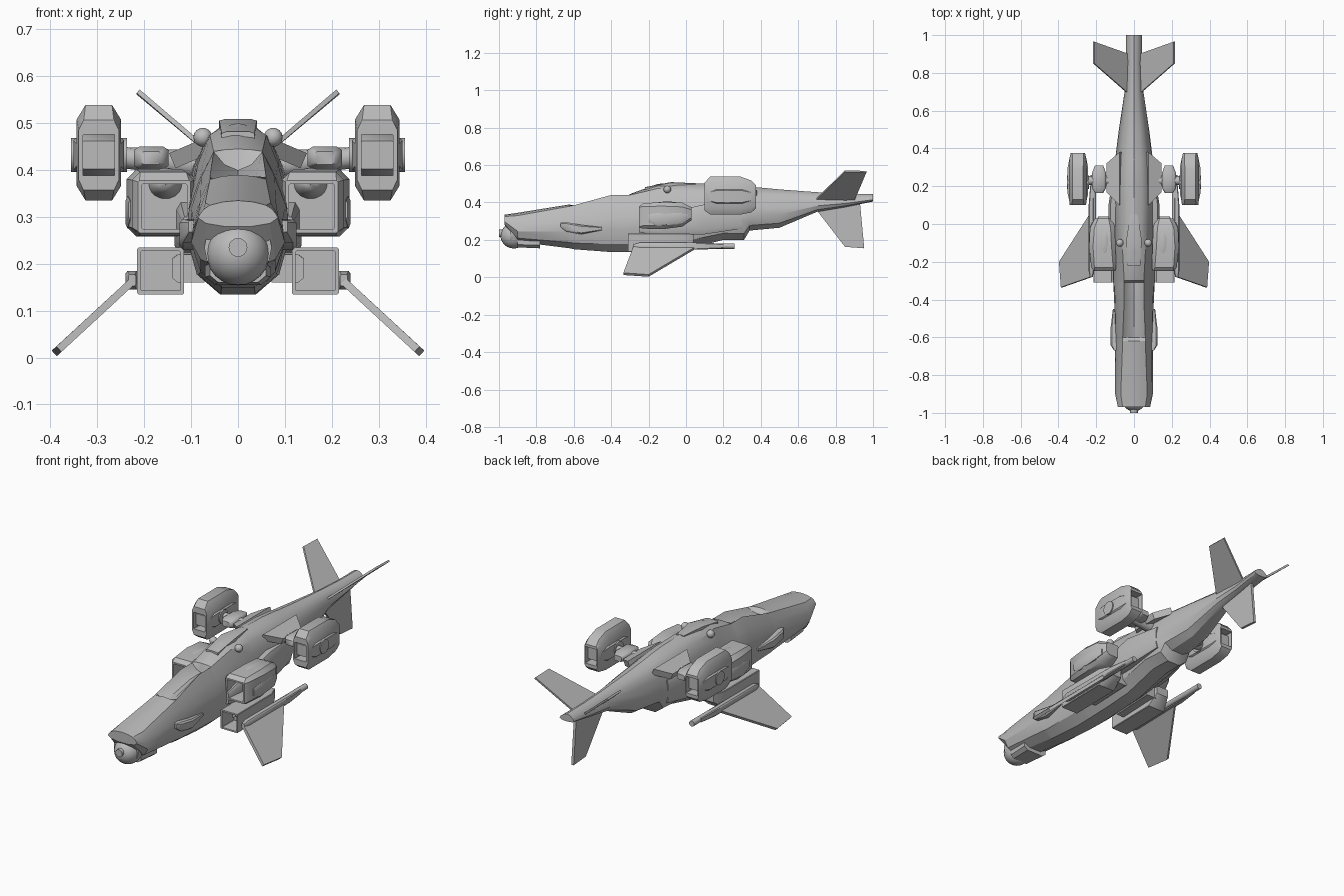
import bpy, bmesh, math
from mathutils import Vector, Matrix

default = bpy.data.objects.get("Cube")
if default:
    bpy.data.objects.remove(default)

grey = bpy.data.materials.new("hull grey")
grey.use_nodes = True
colour = (0.5, 0.5, 0.5, 1)
grey.diffuse_color = colour
grey.node_tree.nodes["Principled BSDF"].inputs["Base Color"].default_value = colour


def finish(name, bm, mirror=False, angle=35, bevel=0):
    """Turn a bmesh into a shaded, optionally mirrored object."""
    bmesh.ops.recalc_face_normals(bm, faces=bm.faces)
    mesh = bpy.data.meshes.new(name)
    bm.to_mesh(mesh)
    bm.free()
    mesh.materials.append(grey)
    obj = bpy.data.objects.new(name, mesh)
    bpy.context.collection.objects.link(obj)
    if bevel:
        mod = obj.modifiers.new("soft edges", "BEVEL")
        mod.width, mod.segments = bevel, 2
    if mirror:
        obj.modifiers.new("other side", "MIRROR")
    bpy.ops.object.select_all(action="DESELECT")
    obj.select_set(True)
    bpy.context.view_layer.objects.active = obj
    bpy.ops.object.shade_smooth_by_angle(angle=math.radians(angle))
    return obj


def loft(name, rings, **options):
    """Skin equal-length rings of points and cap both ends."""
    bm = bmesh.new()
    loops = [[bm.verts.new(p) for p in ring] for ring in rings]
    count = len(loops[0])
    for a, b in zip(loops, loops[1:]):
        for i in range(count):
            j = (i + 1) % count
            bm.faces.new((a[i], a[j], b[j], b[i]))
    bm.faces.new(loops[0])
    bm.faces.new(loops[-1])
    return finish(name, bm, **options)


def octagon(y, cx, cz, hw, hh, cut=0.3, cut_z=None):
    """Rectangle across the y axis with chamfered corners."""
    a, b = hw * (1 - cut), hh * (1 - (cut if cut_z is None else cut_z))
    outline = [(a, hh), (hw, b), (hw, -b), (a, -hh),
               (-a, -hh), (-hw, -b), (-hw, b), (-a, hh)]
    return [(cx + x, y, cz + z) for x, z in outline]


def fin(name, corners, thickness, **options):
    """Flat plate extruded evenly along its own normal."""
    pts = [Vector(c) for c in corners]
    side = (pts[1] - pts[0]).cross(pts[2] - pts[0]).normalized() * thickness / 2
    return loft(name, [[p - side for p in pts], [p + side for p in pts]], **options)


def ball(name, centre, size, **options):
    bm = bmesh.new()
    place = Matrix.Translation(centre) @ Matrix.Diagonal((*size, 1))
    bmesh.ops.create_uvsphere(bm, u_segments=20, v_segments=12, radius=1, matrix=place)
    return finish(name, bm, **options)


def rod(name, start, end, r1, r2=None, sides=16, **options):
    start, end = Vector(start), Vector(end)
    line = end - start
    place = Matrix.Translation((start + end) / 2) @ line.to_track_quat("Z", "Y").to_matrix().to_4x4()
    bm = bmesh.new()
    bmesh.ops.create_cone(bm, cap_ends=True, segments=sides, radius1=r1,
                          radius2=r1 if r2 is None else r2, depth=line.length, matrix=place)
    return finish(name, bm, **options)


# Fuselage stations: y, centre top, shoulder height, shoulder x, half width, bottom
stations = [
    (-.97, .335, .325, .06, .085, .28), (-.9, .345, .33, .07, .1, .19),
    (-.62, .39, .38, .06, .1, .155), (-.6, .365, .385, .06, .1, .15),
    (-.4, .4, .44, .052, .105, .135), (-.31, .4, .44, .052, .11, .135),
    (-.3, .445, .44, .052, .11, .135), (-.15, .5, .475, .06, .11, .14),
    (0, .503, .465, .07, .11, .15), (.2, .5, .455, .075, .115, .2),
    (.31, .49, .45, .07, .105, .2), (.34, .485, .445, .07, .1, .25),
    (.5, .47, .44, .055, .08, .265), (.7, .455, .43, .035, .05, .35),
    (.85, .447, .425, .03, .042, .375), (1, .445, .43, .03, .042, .405)]
rings = []
for y, top, shoulder, xs, w, low in stations:
    h = shoulder - low
    half = [(xs * .55, top * .7 + shoulder * .3), (xs, shoulder),
            ((xs + w) / 2, low + h * .82), (w * .95, low + h * .6), (w, low + h * .4),
            (w * .8, low + h * .14), (w * .35, low)]
    rings.append([(0, y, top)] + [(x, y, z) for x, z in half]
                 + [(0, y, low)] + [(-x, y, z) for x, z in reversed(half)])
loft("fuselage", rings, angle=28)

# Chin sensor turret
ball("chin_turret", (0, -.92, .222), (.068, .072, .068))
rod("turret_band", (0, -.94, .235), (0, -.9, .235), .072)
rod("turret_lens", (0, -1, .235), (0, -.96, .235), .02)
loft("chin_block", [octagon(-.9, 0, .21, .06, .05), octagon(-.78, 0, .21, .07, .055)])

# Cheek fairings and roof bumps
loft("cheek_fairing", [octagon(-.67, .1, .28, .006, .012), octagon(-.64, .1, .27, .025, .025),
                       octagon(-.56, .1, .255, .025, .025), octagon(-.45, .1, .26, .012, .008)],
     mirror=True)
ball("roof_bump", (.075, -.1, .47), (.02, .02, .02), mirror=True)
loft("roof_intake", [octagon(-.22, 0, .47, .035, .012), octagon(-.08, 0, .497, .04, .012),
                     octagon(.05, 0, .495, .02, .008)])


def intake_rings(y, depth, cx, cz, hw, hh, lip=.008):
    """Hollow square mouth, listed from the back of the hole outwards."""
    inner = (cx, cz, hw - lip, hh - lip, .04)
    return [octagon(y + depth, *inner), octagon(y, *inner), octagon(y, cx, cz, hw, hh, .06)]


# Upper side pods
loft("upper_pod", intake_rings(-.25, .1, .157, .322, .056, .056)
     + [octagon(-.23, .16, .328, .066, .068, .25), octagon(-.12, .168, .33, .07, .072, .3),
        octagon(-.02, .167, .335, .066, .064, .35), octagon(.03, .162, .34, .045, .035, .4)],
     mirror=True)
ball("pod_hump", (.155, -.1, .37), (.04, .11, .035), mirror=True)
loft("pod_blister", [octagon(-.2, .222, .315, .012, .02), octagon(-.15, .225, .31, .015, .035),
                     octagon(-.03, .225, .315, .013, .03), octagon(.01, .215, .32, .008, .015)],
     mirror=True)
loft("side_sponson", [octagon(-.25, .1, .27, .02, .03), octagon(-.12, .1, .28, .035, .06),
                      octagon(.1, .1, .31, .035, .08), octagon(.3, .085, .32, .02, .06)],
     mirror=True)

# Lower side boxes with the wing rail
loft("lower_box", intake_rings(-.31, .1, .165, .185, .05, .05)
     + [octagon(-.02, .165, .187, .05, .048, .06), octagon(.04, .155, .21, .035, .022, .1)],
     mirror=True)
loft("box_pylon", [octagon(-.22, .1, .19, .04, .03), octagon(.02, .1, .2, .04, .03)], mirror=True)
loft("wing_rail", [octagon(-.28, .226, .165, .008, .012), octagon(-.25, .226, .165, .014, .02),
                   octagon(.1, .226, .167, .014, .018), octagon(.2, .222, .167, .01, .012)],
     mirror=True)
rod("rail_tube", (.215, -.1, .167), (.215, .26, .167), .015, mirror=True)

# Drooping lower wings
fin("lower_wing", [(.225, -.28, .163), (.382, -.335, .018), (.392, -.2, .009), (.225, .06, .163)],
    .016, mirror=True)

# Rear engines with open ends
px, pz = .297, .432
hole = (px, pz, .034, .044, .04)
loft("rear_engine", intake_rings(.1, .09, px, pz, .042, .052)
     + [octagon(.1, px, pz, .043, .075, .25, .3), octagon(.13, px, .437, .047, .102, .4, .3),
        octagon(.29, px, .437, .047, .102, .4, .3), octagon(.35, px, .432, .044, .085, .35, .3),
        octagon(.375, px, .43, .038, .06, .2), octagon(.375, *hole), octagon(.3, *hole)],
     mirror=True)
rod("engine_hub", (.237, .22, pz), (.356, .22, pz), .036, sides=20, mirror=True)
loft("engine_side_panel", [octagon(.12, px, pz, .045, .03), octagon(.16, px, pz, .054, .045),
                           octagon(.3, px, pz, .054, .045), octagon(.35, px, pz, .044, .03)],
     mirror=True)

# Engine arms with rounded actuator pods
rod("engine_arm", (.06, .23, .41), (.26, .23, .428), .03, .022, mirror=True)
loft("arm_pod", [octagon(.165, .185, .426, .022, .014), octagon(.19, .185, .426, .037, .024),
                 octagon(.27, .185, .426, .037, .024), octagon(.31, .185, .426, .022, .014)],
     mirror=True, angle=60)
fin("arm_fairing", [(.07, .1, .45), (.14, .17, .42), (.14, .32, .42), (.07, .38, .45)],
    .035, mirror=True)

# Tail fins
fin("upper_tail_fin", [(.03, .69, .412), (.213, .85, .568), (.213, .965, .565), (.03, .9, .412)],
    .01, mirror=True)
fin("ventral_fin", [(0, .69, .37), (0, .85, .163), (0, .953, .155), (0, .93, .4)], .014)
